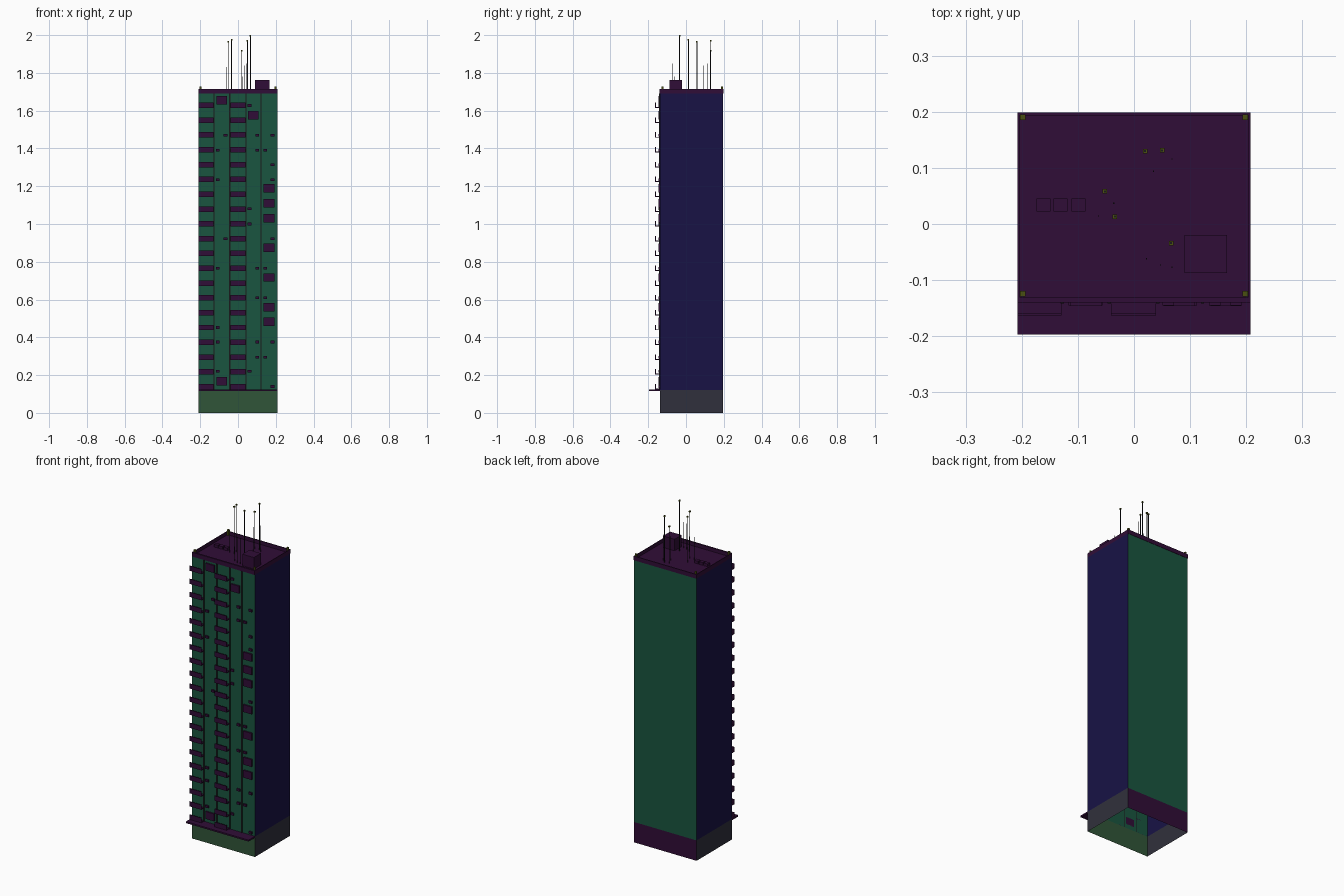
import bpy, bmesh

if "Cube" in bpy.data.objects:
    bpy.data.objects.remove(bpy.data.objects["Cube"])

X, YF, YB = 0.208, -0.137, 0.197      # half width, front wall, back wall
BASE, ROOF, TOP = 0.122, 1.69, 1.715


def mat(name, r, g, b):
    m = bpy.data.materials.new(name)
    m.diffuse_color = (r, g, b, 1)
    m.use_nodes = True
    m.node_tree.nodes["Principled BSDF"].inputs["Base Color"].default_value = m.diffuse_color
    return m


GREEN = mat("facade_green", 0.01, 0.09, 0.05)
NAVY = mat("side_navy", 0.009, 0.006, 0.06)
PURPLE = mat("trim_purple", 0.03, 0.004, 0.038)
GREY = mat("base_grey", 0.03, 0.03, 0.045)
SHOP = mat("base_green", 0.03, 0.09, 0.04)
OLIVE = mat("lamp_olive", 0.07, 0.08, 0.005)
DARK = mat("mast_dark", 0.01, 0.01, 0.012)


def finish(name, bm, mats):
    me = bpy.data.meshes.new(name)
    bm.to_mesh(me)
    bm.free()
    for m in mats:
        me.materials.append(m)
    ob = bpy.data.objects.new(name, me)
    bpy.context.collection.objects.link(ob)
    return ob


def add_box(bm, x0, x1, y0, y1, z0, z1):
    vs = bmesh.ops.create_cube(bm, size=1)["verts"]
    for v in vs:
        v.co.x = x1 if v.co.x > 0 else x0
        v.co.y = y1 if v.co.y > 0 else y0
        v.co.z = z1 if v.co.z > 0 else z0


def boxes(name, items, m):
    bm = bmesh.new()
    for b in items:
        add_box(bm, *b)
    return finish(name, bm, [m])


def wall_shell(name, z0, z1, front, side, back):
    """Four walls, open at top and bottom."""
    bm = bmesh.new()
    add_box(bm, -X, X, YF, YB, z0, z1)
    bm.normal_update()
    caps = [f for f in bm.faces if abs(f.normal.z) > 0.5]
    bmesh.ops.delete(bm, geom=caps, context='FACES_ONLY')
    for f in bm.faces:
        f.material_index = 1 if abs(f.normal.x) > 0.5 else (0 if f.normal.y < 0 else 2)
    finish(name, bm, [front, side, back])


# Main walls, open underneath
wall_shell("ground_floor_walls", 0, BASE, SHOP, GREY, PURPLE)
wall_shell("tower_walls", BASE, ROOF, GREEN, NAVY, GREEN)

# Entrance canopy
boxes("canopy", [(-X, X, -0.197, YF, 0.115, 0.124)], PURPLE)

# Roof deck, parapet and corner lamps
boxes("roof_deck", [(-X, X, YF, YB, ROOF - 0.002, ROOF + 0.004)], PURPLE)
t = 0.004
boxes("parapet", [(-X, X, YF - 0.003, YF + 0.007, ROOF, TOP),
                  (-X, X, YB - t, YB + 0.002, ROOF, TOP),
                  (-X, -X + t, YF, YB, ROOF, TOP),
                  (X - t, X, YF, YB, ROOF, TOP)], PURPLE)
boxes("corner_lamps", [(x - .005, x + .005, y - .005, y + .005, ROOF, 1.728)
                       for x in (-0.198, 0.198) for y in (-0.124, 0.19)], OLIVE)

# Vertical facade strips between window bays
boxes("facade_strips", [(x - .003, x + .003, YF - .005, YF, BASE, ROOF)
                        for x in (-0.128, -0.044, 0.042, 0.122)], DARK)

# Balconies: floor slab with upright front panel, two columns of twenty
slabs = []
for i in range(20):
    z = 0.124 + i * 0.0784
    for x0, x1 in ((-X, -0.129), (-0.041, 0.039)):
        slabs.append((x0, x1, -0.162, YF, z, z + 0.005))
        slabs.append((x0, x1, -0.163, -0.159, z, z + 0.029))
boxes("balconies", slabs, PURPLE)

# Large bay boxes on the front
bays = [(-0.086, 1.655), (-0.086, 0.168), (0.081, 1.576)]
bays += [(0.164, z) for z in (1.19, 1.11, 1.03, 0.875, 0.717, 0.56, 0.482)]
boxes("bay_boxes", [(x - .028, x + .028, -0.146, YF, z - .022, z + .022)
                    for x, z in bays], PURPLE)

# Small air conditioners, listed by column
units = {-0.107: (1.39, 1.235, 0.765, 0.452, 0.375, 0.22),
         -0.066: (1.47, 0.922),
         0.061: (1.627, 1.08, 1.0, 0.22),
         0.102: (1.47, 1.39, 0.765, 0.61, 0.375, 0.295),
         0.144: (1.39, 0.765, 0.61, 0.295),
         0.182: (1.47, 1.313, 1.235, 0.922, 0.375, 0.14)}
boxes("air_conditioners", [(x - .01, x + .01, -0.145, YF, z - .007, z + .007)
                           for x, zs in units.items() for z in zs], PURPLE)

# Rooftop plant
boxes("lift_room", [(0.09, 0.166, -0.087, -0.02, ROOF, 1.763)], PURPLE)
boxes("roof_vents", [(x - .0125, x + .0125, 0.022, 0.045, ROOF, 1.71)
                     for x in (-0.161, -0.131, -0.099)], PURPLE)

# Antenna masts; the tall ones carry a lamp
lamped = [(0.02, 0.13, 1.92), (0.05, 0.131, 1.975), (-0.052, 0.058, 1.97),
          (-0.034, 0.013, 1.98), (0.066, -0.034, 2.0)]
plain = [(0.068, 0.116, 1.85), (0.035, 0.094, 1.84), (-0.036, 0.037, 1.85),
         (-0.063, 0.014, 1.83), (0.022, -0.062, 1.78), (0.047, -0.073, 1.85),
         (0.068, -0.077, 1.85)]
boxes("antenna_masts", [(x - r, x + r, y - r, y + r, ROOF, z)
                        for group, r in ((lamped, .0018), (plain, .001))
                        for x, y, z in group], DARK)
boxes("antenna_lamps", [(x - .004, x + .004, y - .004, y + .004, z - .008, z)
                        for x, y, z in lamped], OLIVE)
